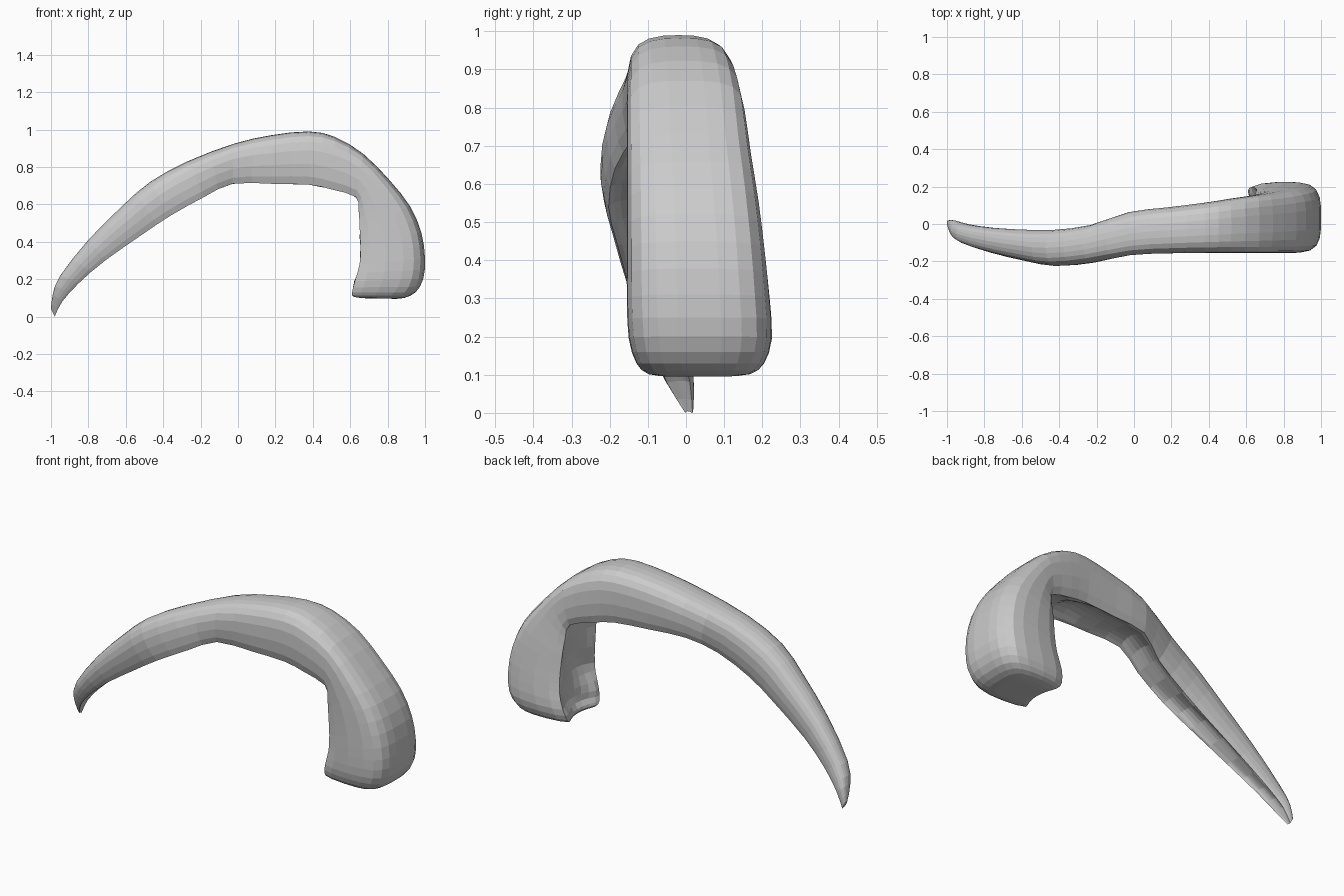
import bpy, bmesh, math
from mathutils import Vector

# Stations along the horn: outer x, z, inner x, z, y min, y max
stations = [
    (-1.00, 0.04, -0.98, 0.00, -0.005, 0.02),
    (-0.99, 0.12, -0.94, 0.08, -0.06, 0.02),
    (-0.95, 0.22, -0.85, 0.18, -0.105, 0.00),
    (-0.80, 0.41, -0.71, 0.30, -0.155, -0.02),
    (-0.62, 0.59, -0.51, 0.44, -0.20, -0.03),
    (-0.47, 0.72, -0.36, 0.54, -0.225, -0.03),
    (-0.27, 0.83, -0.18, 0.64, -0.208, -0.005),
    (-0.02, 0.925, -0.03, 0.71, -0.168, 0.065),
    (0.18, 0.97, 0.18, 0.71, -0.158, 0.09),
    (0.38, 0.99, 0.38, 0.705, -0.155, 0.115),
    (0.52, 0.96, 0.50, 0.68, -0.155, 0.135),
    (0.67, 0.87, 0.63, 0.64, -0.155, 0.155),
    (0.81, 0.73, 0.645, 0.57, -0.155, 0.172),
    (0.92, 0.59, 0.65, 0.48, -0.155, 0.192),
    (0.98, 0.45, 0.655, 0.37, -0.155, 0.208),
    (1.00, 0.31, 0.65, 0.28, -0.155, 0.22),
    (0.99, 0.20, 0.625, 0.19, -0.15, 0.225),
    (0.95, 0.13, 0.61, 0.13, -0.13, 0.205),
    (0.89, 0.10, 0.62, 0.105, -0.10, 0.17),
    (0.84, 0.095, 0.68, 0.098, -0.05, 0.11),
]

# Half cross-sections (side, depth): rounder at the tip, squarer at the base
tip = [(0, 0), (0.3, 0.02), (0.55, 0.06), (0.75, 0.13), (0.9, 0.25), (0.99, 0.42),
       (0.98, 0.64), (0.89, 0.85), (0.76, 1.0), (0.62, 0.97), (0.45, 0.93),
       (0.25, 0.91), (0, 0.9)]
base = [(0, 0), (0.3, 0.0), (0.58, 0.02), (0.79, 0.07), (0.93, 0.17), (0.99, 0.33),
        (1, 0.6), (0.95, 0.85), (0.85, 1.0), (0.7, 0.98), (0.5, 0.94),
        (0.25, 0.91), (0, 0.9)]


def section(f):
    """Closed cross-section, f = 0 at the tip and 1 at the base."""
    half = [(a + (c - a) * f, b + (d - b) * f) for (a, b), (c, d) in zip(tip, base)]
    return half + [(-s, d) for s, d in half[-2:0:-1]]


def smooth_station(i, t):
    """Catmull-Rom blend between station i and i + 1."""
    n = len(stations) - 1
    a, b, c, d = [stations[min(max(k, 0), n)] for k in (i - 1, i, i + 1, i + 2)]
    return [0.5 * (2 * q + (r - p) * t + (2 * p - 5 * q + 4 * r - s) * t * t
                   + (3 * q - p - 3 * r + s) * t ** 3)
            for p, q, r, s in zip(a, b, c, d)]


rows = [smooth_station(i, t) for i in range(len(stations) - 1) for t in (0, 0.5)]
rows.append(stations[-1])

# Loft the curved horn
bm = bmesh.new()
rings = []
for k, (ox, oz, ix, iz, y0, y1) in enumerate(rows):
    ring = []
    for j, (s, d) in enumerate(section(min(1, max(0, (k - 8) / 14)))):
        if 9 <= j <= 15 and k < len(rows) - 5:
            d += 0.03 * math.sin(1.3 * k + 3 * s)    # scalloped underside
        ring.append(bm.verts.new(Vector((
            ox + (ix - ox) * d,
            (y0 + y1) / 2 + s * (y1 - y0) / 2,
            max(0, oz + (iz - oz) * d)))))
    rings.append(ring)
n = len(rings[0])
for a, b in zip(rings, rings[1:]):
    for j in range(n):
        bm.faces.new((a[j], a[(j + 1) % n], b[(j + 1) % n], b[j]))

# Close both ends
bm.faces.new(rings[0])
bm.faces.new(rings[-1])
bmesh.ops.triangulate(bm, faces=[f for f in bm.faces if len(f.verts) > 4])
bmesh.ops.recalc_face_normals(bm, faces=bm.faces)

mesh = bpy.data.meshes.new("curved_horn")
bm.to_mesh(mesh)
bm.free()
horn = bpy.data.objects.new("curved_horn", mesh)
bpy.context.collection.objects.link(horn)
